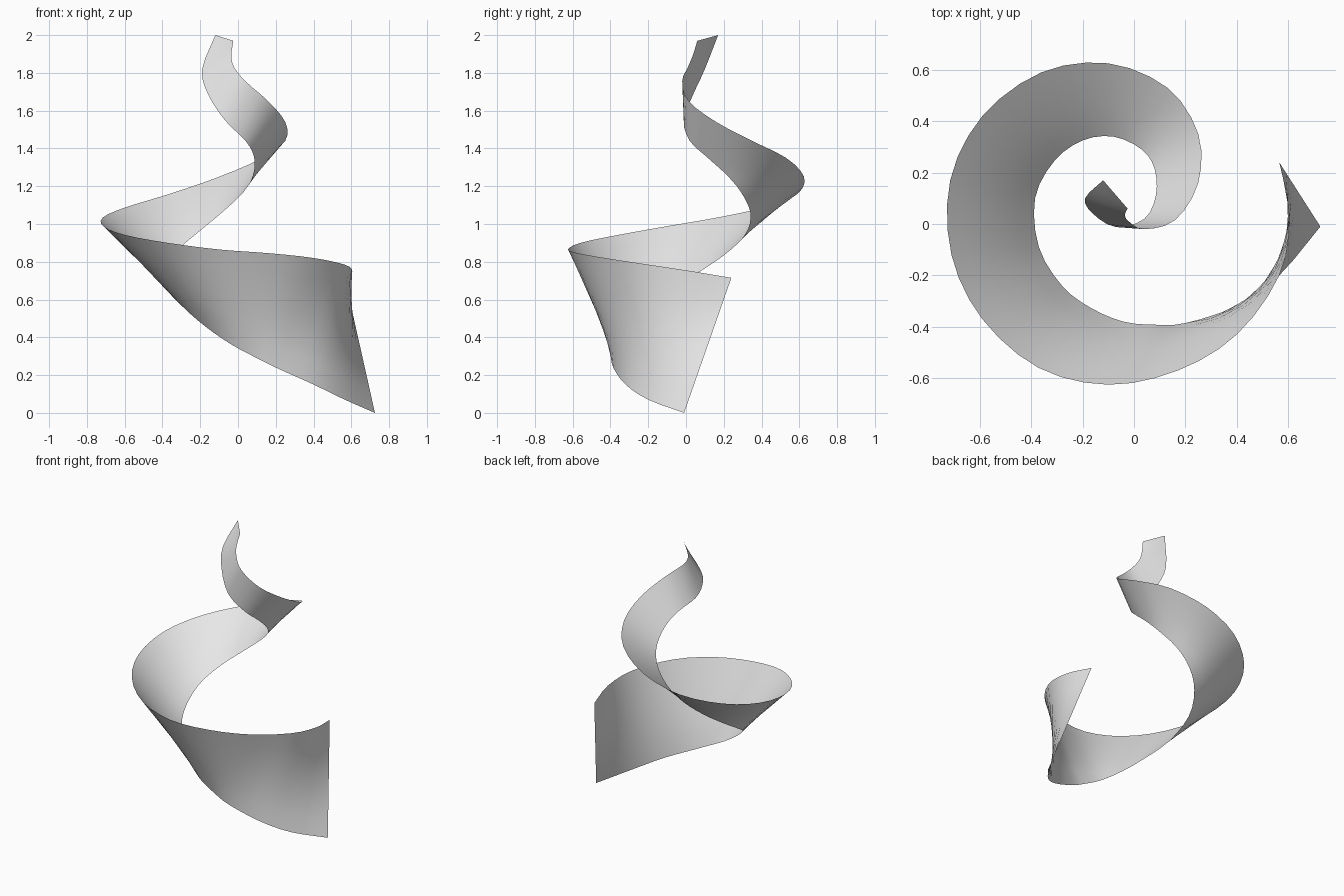
import bpy
import bmesh
from mathutils import Vector

cube = bpy.data.objects.get("Cube")
if cube:
    bpy.data.objects.remove(cube, do_unlink=True)

STEPS_ALONG = 3    # spans between neighbouring guide points
STEPS_ACROSS = 6   # spans between the two edges

# Guide points of the ribbon's two long edges, paired from foot to tip
upper_edge = [
    (.565, .24, .715), (.605, .03, .75), (.565, -.2, .785), (.4, -.43, .82),
    (.17, -.57, .845), (-.1, -.625, .865), (-.37, -.56, .9), (-.59, -.37, .94),
    (-.71, -.12, .985), (-.715, .17, 1.035), (-.59, .42, 1.09), (-.36, .59, 1.16),
    (-.1, .625, 1.25), (.13, .53, 1.35), (.25, .35, 1.44), (.25, .16, 1.54),
    (.16, .015, 1.65), (.04, -.02, 1.755), (-.02, .01, 1.83), (-.035, .035, 1.89),
    (-.025, .06, 1.97),
]
lower_edge = [
    (.725, -.01, 0), (.565, -.2, .07), (.4, -.32, .15), (.2, -.385, .24),
    (.09, -.392, .295), (-.04, -.38, .365), (-.17, -.325, .455), (-.28, -.24, .55),
    (-.37, -.09, .65), (-.385, .1, .765), (-.31, .245, .87), (-.2, .325, .965),
    (-.08, .34, 1.065), (.03, .29, 1.17), (.08, .215, 1.26), (.085, .11, 1.355),
    (.04, .02, 1.44), (-.07, -.012, 1.55), (-.16, .04, 1.69), (-.19, .1, 1.82),
    (-.12, .17, 2),
]


def smooth_path(points, steps):
    """Sample a smooth curve that passes through every guide point."""
    pts = [Vector(p) for p in points]
    pts = [2 * pts[0] - pts[1]] + pts + [2 * pts[-1] - pts[-2]]
    path = []
    for before, start, end, after in zip(pts, pts[1:], pts[2:], pts[3:]):
        leave, arrive = (end - before) / 2, (after - start) / 2
        for i in range(steps):
            t = i / steps
            ease = t * t * (3 - 2 * t)
            path.append(start.lerp(end, ease)
                        + leave * (t * (1 - t) ** 2)
                        - arrive * (t * t * (1 - t)))
    path.append(pts[-2])
    return path


def make_material(name, colour):
    material = bpy.data.materials.new(name)
    material.use_nodes = True
    material.diffuse_color = colour
    shader = next(n for n in material.node_tree.nodes if n.type == 'BSDF_PRINCIPLED')
    shader.inputs["Base Color"].default_value = colour
    return material


def make_ribbon(name, edge_a, edge_b, material):
    """Loft a thin sheet between two edge paths."""
    bm = bmesh.new()
    rows = []
    for a, b in zip(edge_a, edge_b):
        rows.append([bm.verts.new(a.lerp(b, j / STEPS_ACROSS))
                     for j in range(STEPS_ACROSS + 1)])
    for row, following in zip(rows, rows[1:]):
        for j in range(STEPS_ACROSS):
            face = bm.faces.new((row[j], row[j + 1], following[j + 1], following[j]))
            face.smooth = True
    mesh = bpy.data.meshes.new(name)
    bm.to_mesh(mesh)
    bm.free()
    mesh.materials.append(material)
    ribbon = bpy.data.objects.new(name, mesh)
    bpy.context.collection.objects.link(ribbon)
    return ribbon


# Spiral ribbon: wide at the foot, narrowing to the tip
light_grey = make_material("light grey", (.8, .8, .8, 1))
make_ribbon("spiral_ribbon",
            smooth_path(upper_edge, STEPS_ALONG),
            smooth_path(lower_edge, STEPS_ALONG),
            light_grey)
